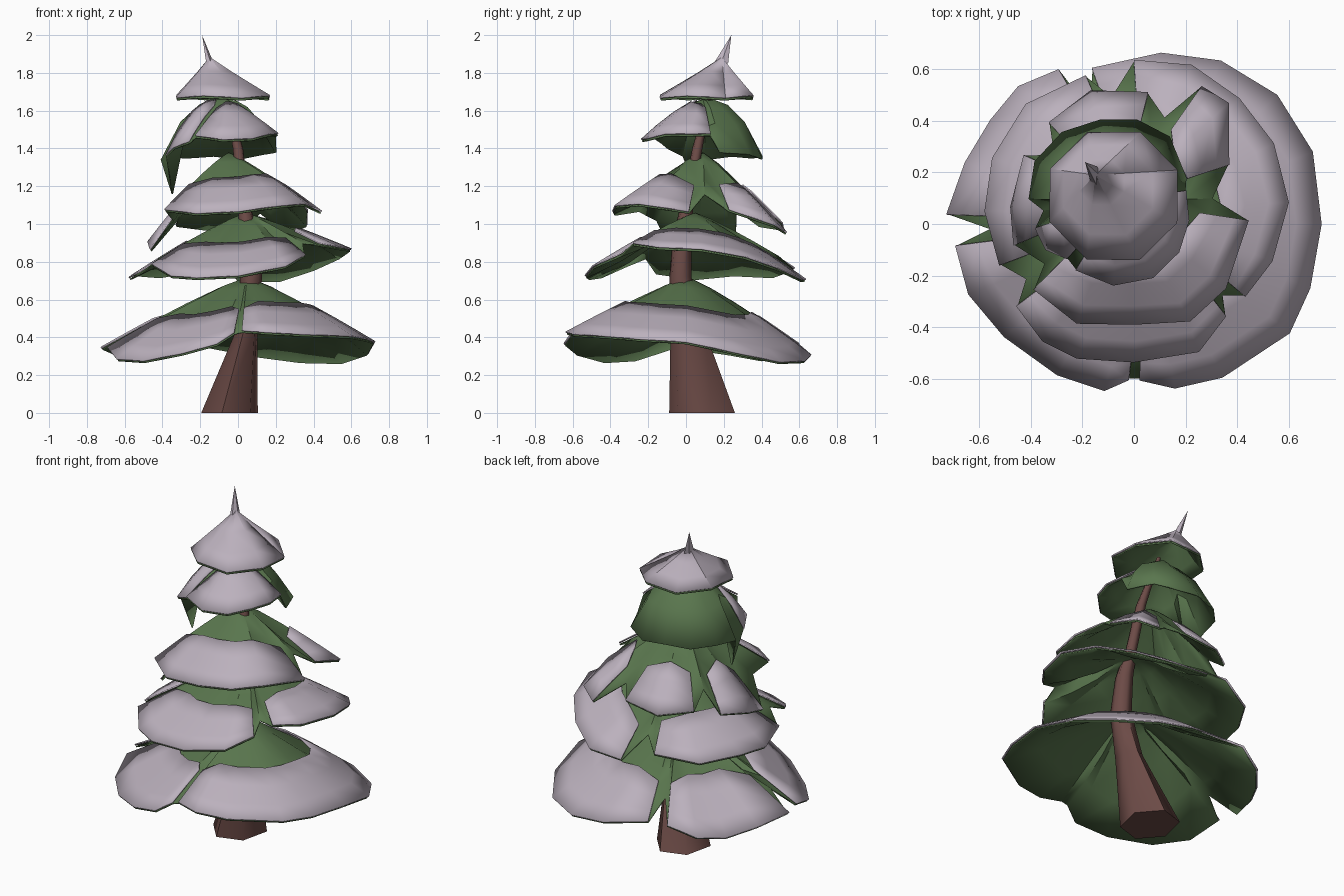
import bpy
from math import cos, radians, sin
from mathutils import Vector

if "Cube" in bpy.data.objects:
    bpy.data.objects.remove(bpy.data.objects["Cube"])


def material(name, rgb):
    m = bpy.data.materials.new(name)
    m.diffuse_color = (*rgb, 1)
    m.use_nodes = True
    m.node_tree.nodes["Principled BSDF"].inputs["Base Color"].default_value = m.diffuse_color
    return m


GREEN = material("needles", (0.10, 0.18, 0.075))
SNOW = material("snow", (0.50, 0.44, 0.51))
BARK = material("bark", (0.15, 0.07, 0.062))


def make(name, verts, faces, mat, thick=0.0, angle=35):
    me = bpy.data.meshes.new(name)
    me.from_pydata([tuple(v) for v in verts], [], faces)
    me.materials.append(mat)
    ob = bpy.data.objects.new(name, me)
    bpy.context.collection.objects.link(ob)
    bpy.ops.object.select_all(action='DESELECT')
    ob.select_set(True)
    bpy.context.view_layer.objects.active = ob
    bpy.ops.object.shade_smooth_by_angle(angle=radians(angle))
    if thick:
        s = ob.modifiers.new("thickness", 'SOLIDIFY')
        s.thickness = thick
        s.offset = -1
    return ob


def tier(name, centre, apex, rim, patches, power=1.15, steep=0.0, crease=0.03, snow_from=0.52):
    """Drooping skirt of needles; rim = (angle, radius, z), patches = snowy index ranges."""
    apex = Vector(apex)
    edge = [Vector((centre[0] + r * cos(radians(a)), centre[1] + r * sin(radians(a)), z))
            for a, r, z in rim]
    n = len(edge)

    def point(i, t):
        e = edge[i % n]
        drop = apex.z - e.z
        p = apex.lerp(e, t)
        p.z = apex.z - drop * t ** (power + steep * max(0, drop - 0.2))
        return p

    # green skirt with radial folds
    verts, faces = [apex], []
    steps = (0.2, 0.42, 0.7, 1.0)
    for k, t in enumerate(steps):
        for i in range(n):
            p = point(i, t)
            if 0 < k < 3 and i % 2:
                p.z -= crease
            verts.append(p)
    for i in range(n):
        j = (i + 1) % n
        faces.append((0, 1 + i, 1 + j))
        for k in range(len(steps) - 1):
            a = 1 + k * n
            faces.append((a + i, a + n + i, a + n + j, a + j))
    make(name + "_needles", verts, faces, GREEN, 0.008)

    # snow lying on the outer part of each lobe
    for s, (first, last) in enumerate(patches):
        verts, faces = [], []
        cols = last - first + 1
        full = cols > n
        for i in range(first, last + 1):
            end = i in (first, last) and not full
            t0 = snow_from + (0.13 if end else 0)
            for f in (0, 0.35, 0.7, 1):
                t = t0 + (1.012 - t0) * f
                verts.append(point(i, t) + Vector((0, 0, 0.014)))
        for c in range(cols - 1):
            for k in range(3):
                a = c * 4 + k
                faces.append((a, a + 1, a + 5, a + 4))
        make(f"{name}_snow_{s + 1}", verts, faces, SNOW, 0.008)


# trunk: bent, tapering six-sided loft
sections = [(-.045, .085, 0, .155, .18), (.045, .01, .43, .06, .095), (.07, -.03, .72, .06, .06),
            (.055, -.02, .95, .05, .05), (.03, .01, 1.12, .032, .032),
            (0, .06, 1.4, .028, .028), (-.07, .13, 1.7, .012, .012)]
tv = [(x + rx * cos(radians(60 * i + 15)), y + ry * sin(radians(60 * i + 15)), z)
      for x, y, z, rx, ry in sections for i in range(6)]
tf = [(k * 6 + i, k * 6 + (i + 1) % 6, k * 6 + 6 + (i + 1) % 6, k * 6 + 6 + i)
      for k in range(len(sections) - 1) for i in range(6)]
tf += [tuple(range(5, -1, -1))]
make("trunk", tv, tf, BARK, angle=65)

# bottom tier: three wide lobes
tier("bottom_tier", (0, 0), (.05, .01, .72), [
    (-88, .60, .43), (-76, .65, .42), (-60, .68, .41), (-35, .73, .40), (-20, .72, .385),
    (0, .72, .37), (22, .74, .31), (42, .74, .265), (62, .71, .27), (81, .665, .30),
    (105, .62, .35), (111, .48, .45),
    (116, .66, .36), (130, .69, .30), (144, .68, .28), (160, .69, .31), (177, .72, .34),
    (182, .56, .43),
    (187, .69, .34), (203, .69, .28), (221, .66, .27), (243, .65, .31), (260, .65, .36),
    (268, .60, .42)],
    [(0, 10), (12, 16), (18, 23)])

# second tier
tier("second_tier", (0, 0), (.04, .05, 1.06), [
    (215, .55, .78), (232, .57, .72), (247, .56, .71), (270, .53, .72), (297, .55, .77),
    (315, .50, .83), (321, .44, .90),
    (327, .51, .89), (345, .55, .87), (8, .60, .86), (30, .62, .82), (50, .63, .76),
    (70, .65, .70), (90, .63, .70), (100, .50, .83),
    (108, .60, .76), (132, .62, .72), (155, .60, .73), (175, .575, .71), (197, .54, .74),
    (207, .47, .82)],
    [(0, 5), (7, 13), (15, 19)], snow_from=0.54)

# third tier: raised front, ragged back
tier("third_tier", (0, 0), (-.05, .09, 1.38), [
    (213, .46, 1.07), (240, .44, 1.05), (270, .385, 1.06), (300, .43, 1.09), (325, .43, 1.10),
    (2, .44, 1.06), (18, .32, 1.16),
    (32, .43, 1.07), (52, .59, .99), (64, .59, .95), (74, .43, 1.06),
    (84, .51, 1.0), (108, .54, .97), (130, .51, .99), (139, .41, 1.08),
    (148, .50, .95), (172, .48, .90), (190, .47, .86), (204, .38, 1.02)],
    [(0, 5), (7, 9), (11, 13), (15, 17)], snow_from=0.5)

# fourth tier: steep sides at the back, a hanging twig at the left
tier("fourth_tier", (-.08, .12), (-.06, .09, 1.66), [
    (244, .33, 1.46), (270, .355, 1.44), (295, .36, 1.445), (318, .34, 1.47), (340, .31, 1.47),
    (2, .28, 1.47),
    (12, .29, 1.38), (45, .31, 1.37), (72, .30, 1.345), (100, .29, 1.36), (130, .31, 1.35),
    (158, .33, 1.36), (184, .33, 1.34), (194, .28, 1.16), (204, .33, 1.36),
    (220, .34, 1.40), (235, .31, 1.43)],
    [(0, 5), (14, 16)], power=1.1, steep=14, crease=0.012, snow_from=0.2)

# snow cap, fully covered, leaning back
tier("top_cap", (-.08, .11), (-.15, .19, 1.87), [
    (22 + 45 * i, .265, 1.66 + .012 * (i % 2)) for i in range(8)],
    [(0, 8)], power=0.95, crease=0, snow_from=0.0)

# crooked tip
tip = Vector((-.19, .24, 2.0))
base = [Vector((-.15 + .022 * cos(radians(72 * i)), .185 + .04 * sin(radians(72 * i)), 1.85))
        for i in range(5)]
make("tip_snow", base + [tip], [(i, (i + 1) % 5, 5) for i in range(5)], SNOW)
